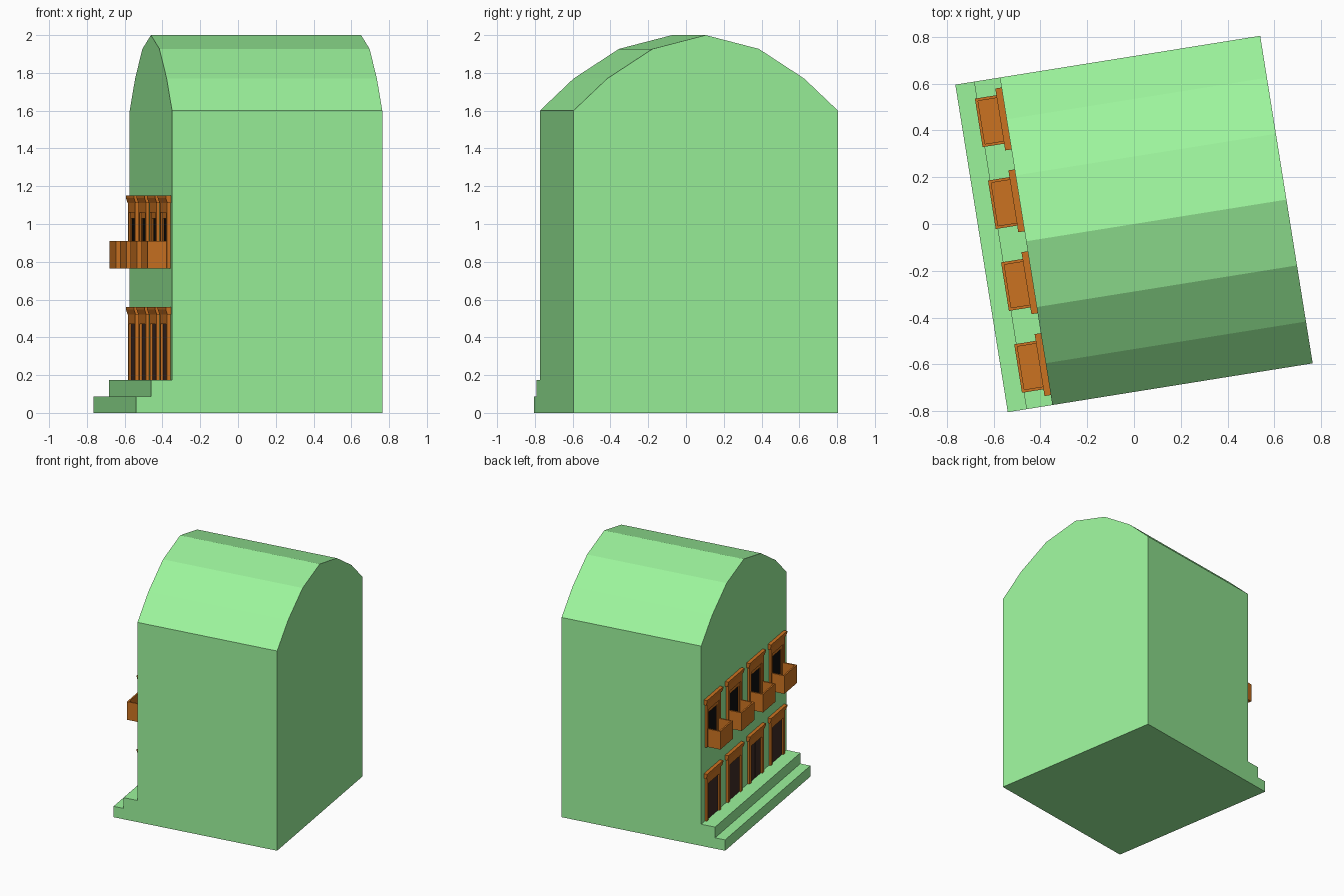
import bpy
from mathutils import Matrix
from math import radians

if "Cube" in bpy.data.objects:
    bpy.data.objects.remove(bpy.data.objects["Cube"])

ROT = Matrix.Rotation(radians(9.1), 4, 'Z')   # whole building is turned
WALL = -0.467                                 # facade plane, local x
HALF = 0.709                                  # half facade width, local y


def material(name, rgb):
    m = bpy.data.materials.new(name)
    m.diffuse_color = (*rgb, 1)
    m.use_nodes = True
    m.node_tree.nodes["Principled BSDF"].inputs["Base Color"].default_value = m.diffuse_color
    return m


GREEN = material("green_plaster", (0.33, 0.9, 0.33))
ORANGE = material("orange_wood", (0.6, 0.17, 0.015))
BROWN = material("dark_door", (0.05, 0.025, 0.02))
BLACK = material("dark_glass", (0.004, 0.004, 0.004))


def prism(name, profile, axis, a, b, mat):
    """Extrude a closed 2D profile along local axis 'X' (y,z) or 'Y' (x,z)."""
    n = len(profile)
    put = (lambda p, t: (t, p[0], p[1])) if axis == 'X' else (lambda p, t: (p[0], t, p[1]))
    verts = [put(p, t) for t in (a, b) for p in profile]
    faces = [list(range(n)), list(range(2 * n - 1, n - 1, -1))]
    faces += [[i, i + n, (i + 1) % n + n, (i + 1) % n] for i in range(n)]
    me = bpy.data.meshes.new(name)
    me.from_pydata(verts, [], faces)
    me.materials.append(mat)
    import bmesh
    bm = bmesh.new()
    bm.from_mesh(me)
    bmesh.ops.recalc_face_normals(bm, faces=bm.faces)
    bm.to_mesh(me)
    bm.free()
    ob = bpy.data.objects.new(name, me)
    ob.matrix_world = ROT
    bpy.context.collection.objects.link(ob)
    return ob


def box(name, x0, x1, y0, y1, z0, z1, mat):
    return prism(name, [(x0, z0), (x1, z0), (x1, z1), (x0, z1)], 'Y', y0, y1, mat)


def surround(y, z):
    """Moulded frame with a cornice around an opening whose sill is at z."""
    # arch-shaped jambs and lintel in one piece
    w, o = 0.118, 0.09
    prism("opening_frame", [(y - w, z), (y - o, z), (y - o, z + 0.295), (y + o, z + 0.295),
                            (y + o, z), (y + w, z), (y + w, z + 0.35), (y - w, z + 0.35)],
          'X', WALL - 0.018, WALL + 0.01, ORANGE)
    # sloping cornice
    prism("cornice", [(WALL + 0.01, z + 0.345), (WALL - 0.018, z + 0.345), (WALL - 0.027, z + 0.372),
                      (WALL - 0.027, z + 0.385), (WALL + 0.01, z + 0.385)],
          'Y', y - 0.134, y + 0.134, ORANGE)


# main body with faceted vaulted roof
half_roof = [(HALF, 1.6), (0.528, 1.77), (0.285, 1.927)]
outline = ([(-HALF, 0), (HALF, 0)] + half_roof + [(0, 2.0)]
           + [(-y, z) for y, z in reversed(half_roof)])
prism("building_body", outline, 'X', WALL, 0.66, GREEN)

# two entrance steps along the facade
prism("entrance_steps", [(WALL, 0), (-0.66, 0), (-0.66, 0.087), (-0.579, 0.087),
                         (-0.579, 0.173), (WALL, 0.173)], 'Y', -HALF, HALF, GREEN)

for i in range(4):
    y = (i - 1.5) * HALF / 2

    # ground floor door, two leaves
    surround(y, 0.175)
    for s in (-1, 1):
        a, b = sorted((y + s * 0.002, y + s * 0.09))
        box("door_leaf", WALL - 0.006, WALL + 0.01, a, b, 0.175, 0.47, BROWN)

    # upper window with inner sash and glass
    z = 0.765
    surround(y, z)
    prism("window_sash", [(y - 0.09, z), (y - 0.072, z), (y - 0.072, z + 0.265), (y + 0.072, z + 0.265),
                          (y + 0.072, z), (y + 0.09, z), (y + 0.09, z + 0.295), (y - 0.09, z + 0.295)],
          'X', WALL - 0.010, WALL + 0.01, ORANGE)
    box("window_glass", WALL - 0.004, WALL + 0.01, y - 0.072, y + 0.072, z, z + 0.265, BLACK)

    # balcony: floor plus thin parapet
    f, t = -0.587, 0.012
    box("balcony_floor", f, WALL, y - 0.105, y + 0.105, z, z + 0.02, ORANGE)
    box("balcony_front", f, f + t, y - 0.105, y + 0.105, z + 0.02, 0.91, ORANGE)
    for s in (-1, 1):
        a, b = sorted((y + s * 0.105, y + s * (0.105 - t)))
        box("balcony_side", f + t, WALL, a, b, z + 0.02, 0.91, ORANGE)
